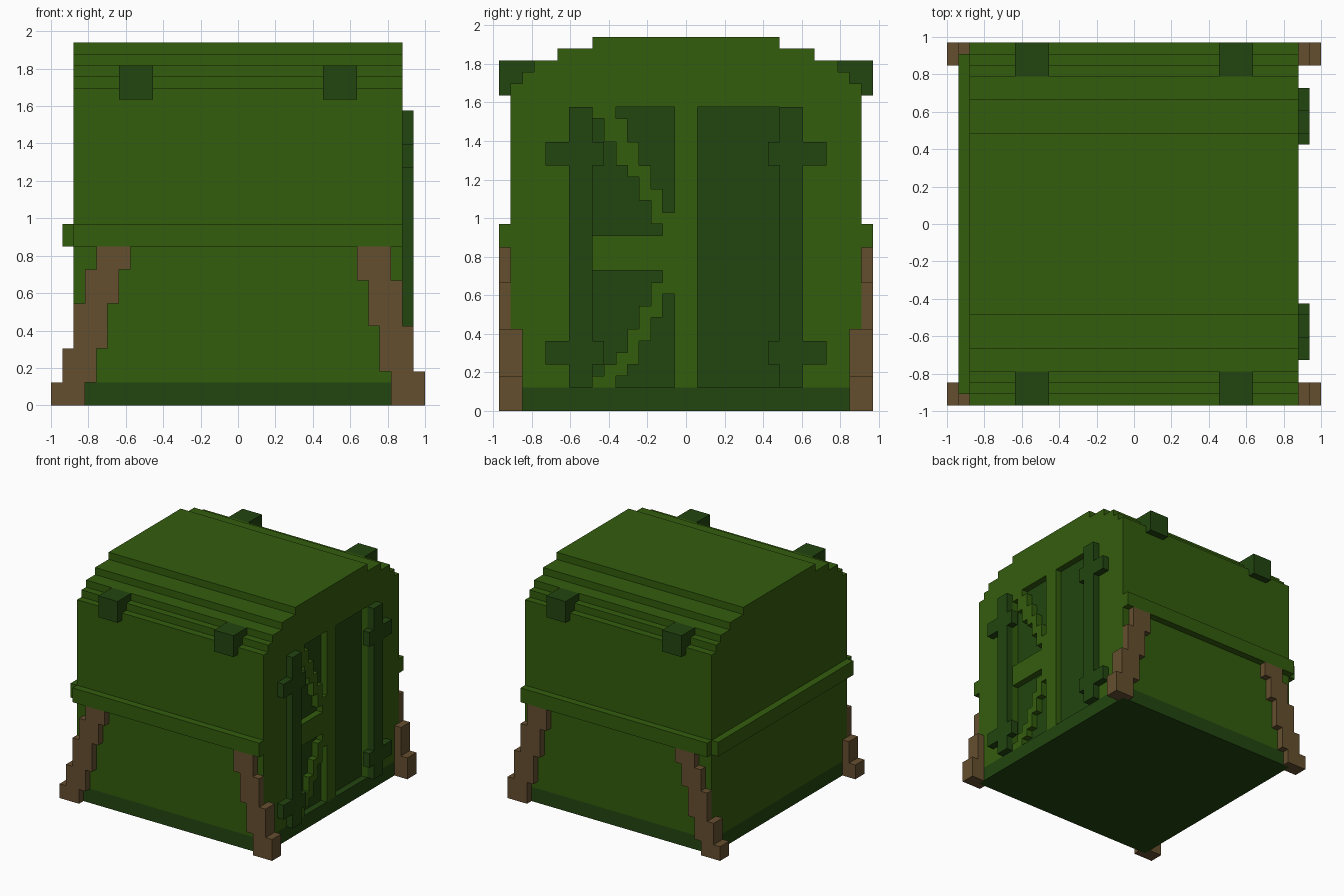
import bpy, bmesh

cube = bpy.data.objects.get("Cube")
if cube:
    bpy.data.objects.remove(cube, do_unlink=True)

U = 2 / 33            # block size
OX, OY = -1.0, -16 * U  # corner of the block grid


def make_material(name, rgb):
    m = bpy.data.materials.new(name)
    m.use_nodes = True
    col = (*rgb, 1.0)
    m.diffuse_color = col
    bsdf = next(n for n in m.node_tree.nodes if n.type == 'BSDF_PRINCIPLED')
    bsdf.inputs["Base Color"].default_value = col
    bsdf.inputs["Roughness"].default_value = 0.9
    return m


GREEN = make_material("leaf green", (0.0343, 0.1095, 0.0040))
DARK = make_material("dark green", (0.0160, 0.0595, 0.0052))
BROWN = make_material("wood brown", (0.130, 0.0782, 0.0284))


def pos(i, j, k):
    return (OX + i * U, OY + j * U, k * U)


def finish(name, bm, mat):
    bmesh.ops.recalc_face_normals(bm, faces=bm.faces)
    me = bpy.data.meshes.new(name)
    bm.to_mesh(me)
    bm.free()
    me.materials.append(mat)
    ob = bpy.data.objects.new(name, me)
    bpy.context.collection.objects.link(ob)
    return ob


def boxes(name, mat, *ranges):
    """Boxes given as (x0, x1, y0, y1, z0, z1) in blocks, in one object."""
    bm = bmesh.new()
    for x0, x1, y0, y1, z0, z1 in ranges:
        geo = bmesh.ops.create_cube(bm, size=1)["verts"]
        for v in geo:
            v.co = pos(x1 if v.co.x > 0 else x0,
                       y1 if v.co.y > 0 else y0,
                       z1 if v.co.z > 0 else z0)
    return finish(name, bm, mat)


def prism(name, mat, outline, x0, x1):
    """A y-z outline extruded along x."""
    bm = bmesh.new()
    face = bm.faces.new([bm.verts.new(pos(x0, y, z)) for y, z in outline])
    new = bmesh.ops.extrude_face_region(bm, geom=[face])["geom"]
    verts = [g for g in new if isinstance(g, bmesh.types.BMVert)]
    bmesh.ops.translate(bm, verts=verts, vec=((x1 - x0) * U, 0, 0))
    return finish(name, bm, mat)


# Stepped arch outline of the hut
half = [(1, 2), (1, 28), (2, 28), (2, 29), (3, 29), (3, 30),
        (5, 30), (5, 31), (8, 31), (8, 32)]
arch = half + [(32 - y, z) for y, z in reversed(half)]

boxes("base", DARK, (2, 31, 1, 31, 0, 2))
prism("body", GREEN, arch, 2, 30)

# Side wall with two tall openings and a centre post
openings = [(24, 2), (24, 26), (17, 26), (17, 2),
            (15, 2), (15, 26), (8, 26), (8, 2)]
prism("side_wall", GREEN, arch + openings, 30, 31)
boxes("recess_back", DARK, (30, 30.1, 8, 24, 2, 26))

# Stepped lattice in the first opening: y column, then upper and lower brace
braces = [(8, 25, 26, 2, 3), (9, 23, 26, 2, 4), (10, 21, 25, 3, 5),
          (11, 20, 23, 4, 7), (12, 18, 21, 6, 9), (13, 16, 19, 8, 11)]
lattice = [(30, 31, 8, 14, 12, 15), (30, 31, 14, 15, 10, 17)]
for y, a, b, c, d in braces:
    lattice += [(30, 31, y, y + 1, a, b), (30, 31, y, y + 1, c, d)]
boxes("lattice", GREEN, *lattice)

# Waist band on front, back and left out of the block corners
boxes("waist_band", GREEN, (2, 31, 0, 1, 14, 16), (2, 31, 31, 32, 14, 16),
      (1, 2, 1, 31, 14, 16))

# Leg steps: x0, x1, z0, z1
leg_a = [(0, 3, 0, 2), (1, 4, 2, 5), (2, 5, 5, 9), (3, 6, 9, 12), (4, 7, 12, 14)]
leg_b = [(30, 33, 0, 3), (29, 32, 3, 7), (28, 31, 7, 11), (27, 30, 11, 14)]

for side in ("front", "back"):
    def ys(a, b):
        return (a, b) if side == "front" else (32 - b, 32 - a)

    # Stepped legs, two blocks deep where they stand clear of the body
    for label, steps in (("right", leg_a), ("left", leg_b)):
        parts = []
        for x0, x1, z0, z1 in steps:
            parts.append((x0, x1, *ys(0, 1), z0, z1))
            if x0 < 2:
                parts.append((x0, 2, *ys(1, 2), z0, z1))
            if x1 > 31:
                parts.append((31, x1, *ys(1, 2), z0, z1))
        boxes(f"{side}_{label}_leg", BROWN, *parts)

    # Roof blocks at the eaves
    for label, x in (("right", 6), ("left", 24)):
        boxes(f"{side}_{label}_eave_block", DARK, (x, x + 3, *ys(0, 3), 27, 30))

    # Shutter post with two cross pieces, sharing one flat outline
    a, b, c, d = 4, 6, 8, 9
    post = [(b, 2), (b, 4), (a, 4), (a, 6), (b, 6), (b, 21), (a, 21), (a, 23),
            (b, 23), (b, 26), (c, 26), (c, 23), (d, 23), (d, 21), (c, 21),
            (c, 6), (d, 6), (d, 4), (c, 4), (c, 2)]
    if side == "back":
        post = [(32 - y, z) for y, z in post]
    prism(f"{side}_shutter_post", DARK, post, 31, 32)
